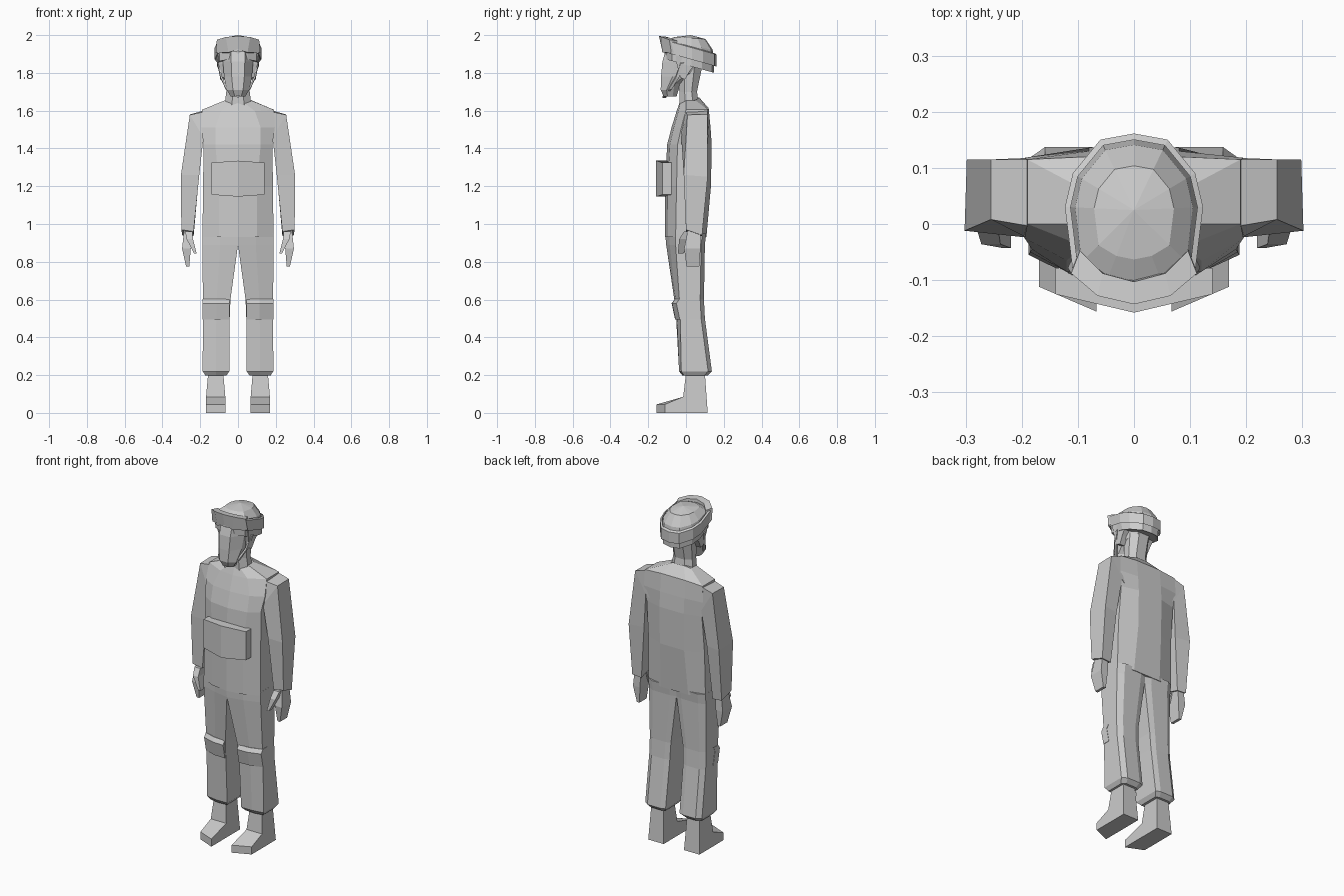
import bpy, bmesh


def loft(name, rings, mirror=False, wrap=False):
    """Skin equal-length rings of points; cap both ends, or wrap into a hoop."""
    bm = bmesh.new()
    rows = [[bm.verts.new(p) for p in r] for r in rings]
    pairs = list(zip(rows, rows[1:]))
    if wrap:
        pairs.append((rows[-1], rows[0]))
    else:
        bm.faces.new(rows[0])
        bm.faces.new(rows[-1])
    for a, b in pairs:
        n = len(a)
        for i in range(n):
            j = (i + 1) % n
            bm.faces.new((a[i], a[j], b[j], b[i]))
    bmesh.ops.remove_doubles(bm, verts=bm.verts, dist=0.0005)
    bmesh.ops.recalc_face_normals(bm, faces=bm.faces)
    me = bpy.data.meshes.new(name)
    bm.to_mesh(me)
    bm.free()
    ob = bpy.data.objects.new(name, me)
    bpy.context.collection.objects.link(ob)
    if mirror:
        ob.modifiers.new("Mirror", 'MIRROR')
    return ob


def sym(half):
    """Complete a half ring (x >= 0) across x = 0."""
    return half + [(-p[0], *p[1:]) for p in reversed(half) if p[0] > 1e-6]


def box_ring(x0, x1, y0, y1, z, dz=0.0):
    """Four-sided horizontal ring, raised by dz at its back."""
    return [(x0, y0, z), (x1, y0, z), (x1, y1, z + dz), (x0, y1, z + dz)]


# Jacket body: centre front, front mid, side front, side back, back mid
def torso_ring(z, yf, mx, my, sx, sf, sb, bx, yb, dz=0.0):
    return sym([(0, yf, z - dz), (mx, my, z - dz), (sx, sf, z), (sx, sb, z), (bx, yb, z + dz)])


loft("jacket", [
    torso_ring(0.93, -0.11, 0.10, -0.095, 0.188, -0.055, 0.085, 0.09, 0.108),
    torso_ring(1.20, -0.11, 0.10, -0.098, 0.185, -0.05, 0.09, 0.08, 0.132),
    torso_ring(1.42, -0.10, 0.12, -0.085, 0.182, -0.045, 0.11, 0.08, 0.136),
    torso_ring(1.51, -0.077, 0.12, -0.065, 0.195, -0.025, 0.118, 0.08, 0.13),
    torso_ring(1.605, -0.05, 0.09, -0.04, 0.19, 0.0, 0.115, 0.08, 0.12, 0.008),
    torso_ring(1.655, -0.035, 0.035, -0.03, 0.068, 0.0, 0.05, 0.035, 0.07, 0.015),
])

# Sleeves
loft("sleeve", [
    [(0.15, -0.01, 1.60), (0.15, 0.115, 1.61), (0.16, 0.115, 1.44), (0.16, -0.04, 1.44)],
    [(0.255, 0.008, 1.578), (0.255, 0.115, 1.58), (0.183, 0.118, 1.46), (0.183, -0.025, 1.46)],
    [(0.302, -0.012, 1.26), (0.298, 0.115, 1.25), (0.207, 0.10, 1.25), (0.205, -0.01, 1.26)],
    [(0.30, 0.0, 0.97), (0.295, 0.085, 0.94), (0.235, 0.085, 0.935), (0.235, 0.0, 0.96)],
], mirror=True)

# Hands and thumbs
loft("hand", [
    box_ring(0.245, 0.285, 0.01, 0.075, 0.97),
    box_ring(0.25, 0.296, -0.01, 0.077, 0.87),
    box_ring(0.258, 0.275, 0.003, 0.07, 0.775),
], mirror=True)
loft("thumb", [
    box_ring(0.242, 0.28, -0.01, 0.03, 0.96),
    box_ring(0.238, 0.272, -0.036, 0.02, 0.92),
    box_ring(0.219, 0.233, -0.043, -0.012, 0.845),
], mirror=True)


# Trouser legs: inner front, outer front, outer back, back mid, inner back
def leg_ring(z, xi, xo, fi, fo, b, bm=0.0):
    w = xo - xi
    return [(xi, fi, z), (xi + w * 0.5, (fi + fo) / 2 - 0.006, z), (xo, fo, z),
            (xo, b - 0.02, z), (xo - w * 0.2, b, z), (xi + w * 0.2, b, z),
            (xi, b - 0.01, z)]


loft("trouser_leg", [
    leg_ring(0.95, 0.0, 0.188, -0.11, -0.055, 0.107),
    leg_ring(0.89, 0.0, 0.188, -0.105, -0.055, 0.10),
    leg_ring(0.60, 0.04, 0.186, -0.062, -0.035, 0.095),
    leg_ring(0.50, 0.044, 0.186, -0.052, -0.03, 0.10),
    leg_ring(0.22, 0.046, 0.187, -0.036, -0.025, 0.137),
    leg_ring(0.197, 0.062, 0.172, -0.015, -0.01, 0.115),
], mirror=True)

# Knee pads, wrapped round the front of the leg
loft("knee_pad", [
    [(x, y + dy, z) for x, y in ((0.046, -0.07), (0.115, -0.068), (0.188, -0.045),
                                 (0.188, 0.0), (0.046, -0.01))]
    for z, dy in ((0.602, 0.01), (0.58, -0.006), (0.495, 0.012))
], mirror=True)

# Boots: an inner and an outer side profile
boot = [(0.0, 0.045), (0.125, 0.08), (0.14, 0.10), (0.155, 0.215)]


def boot_side(x, xt, toe):
    return [(x, toe, 0), (x, toe, 0.045), (x, -0.015, 0.085), (xt, 0.0, 0.21),
            (xt, 0.10, 0.21), (x, 0.115, 0)]


loft("boot", [boot_side(0.067, 0.078, -0.156), boot_side(0.169, 0.158, -0.112)], mirror=True)

# Chest pouch, bent along its centre
loft("chest_pouch", [
    [(-0.14, -0.125, z), (0, -0.158, z + d), (0.14, -0.125, z),
     (0.14, -0.078, z), (0, -0.09, z + d), (-0.14, -0.078, z)]
    for z, d in ((1.155, -0.01), (1.325, 0.01))
])


# Neck and head: half section of front, cheek, temple, back
def head_ring(z, x, yf, yb, dz=0.0):
    return sym([(x * 0.45, yf, z), (x, yf + (yb - yf) * 0.3, z),
                (x, yf + (yb - yf) * 0.7, z + dz), (x * 0.5, yb, z + dz)])


loft("neck", [
    head_ring(1.62, 0.072, -0.035, 0.07),
    head_ring(1.70, 0.062, -0.035, 0.058),
    head_ring(1.83, 0.065, -0.05, 0.085),
])
loft("head", [
    head_ring(1.675, 0.038, -0.118, -0.05),
    head_ring(1.71, 0.06, -0.134, -0.03, 0.03),
    head_ring(1.78, 0.074, -0.132, 0.07, 0.02),
    head_ring(1.86, 0.08, -0.125, 0.105),
    head_ring(1.93, 0.08, -0.105, 0.11),
])

# Helmet: one plan outline, scaled and tilted down towards the back
plan = [(0, -0.115), (0.05, -0.105), (0.10, -0.075), (0.113, 0.03), (0.10, 0.085),
        (0.055, 0.14), (0, 0.15)]


def plan_ring(s, z, tilt=0.28, cy=0.025):
    return sym([(x * s, cy + (y - cy) * s, z - tilt * (y - cy) * s) for x, y in plan[:-1]]
               + [(0, cy + (plan[-1][1] - cy) * s, z - tilt * (plan[-1][1] - cy) * s)])


loft("helmet", [
    plan_ring(0.86, 1.84),
    plan_ring(0.98, 1.835),
    plan_ring(1.0, 1.90),
    plan_ring(0.93, 1.945, 0.2),
    plan_ring(0.63, 1.984, 0.06),
    plan_ring(0.001, 2.0),
])

# Goggle strap: a tilted hoop round the helmet
loft("goggle_strap", [plan_ring(1.0, 1.88), plan_ring(1.09, 1.872),
                      plan_ring(1.09, 1.935), plan_ring(1.0, 1.94)], wrap=True)

# Goggles pushed up on the front, notched at the nose
top = [(0, -0.143, 1.995), (0.065, -0.128, 1.99), (0.112, -0.088, 1.975)]
low = [(0, -0.128, 1.927), (0.05, -0.124, 1.908), (0.118, -0.078, 1.908)]


def inset(pts, d):
    return [(x * 0.86, y + d, z - 0.004) for x, y, z in pts]


def across(pts):
    return [(-x, y, z) for x, y, z in reversed(pts[1:])] + pts


loft("goggles", list(zip(*[across(top), across(low),
                           across(inset(low, 0.035)), across(inset(top, 0.04))])))

# Ear covers and chin strap
ear = [(-0.055, 1.90), (-0.05, 1.85), (-0.03, 1.775), (-0.005, 1.765), (0.02, 1.81), (0.06, 1.86)]
loft("ear_cover", [[(x - (1.9 - z) * 0.1, y, z) for y, z in ear] for x in (0.075, 0.108)],
     mirror=True)
path = [(0.108, -0.02, 1.85), (0.092, -0.045, 1.775), (0.062, -0.085, 1.71), (0.0, -0.115, 1.668)]
loft("chin_strap", [[(x, y - 0.009, z), (x + 0.003, y + 0.009, z + 0.002),
                     (max(x - 0.007, 0), y + 0.009, z + 0.007), (max(x - 0.007, 0), y - 0.009, z + 0.007)]
                    if x else [(0, y - 0.009, z), (0, y + 0.009, z), (0, y + 0.009, z + 0.009),
                               (0, y - 0.009, z + 0.009)] for x, y, z in path], mirror=True)
